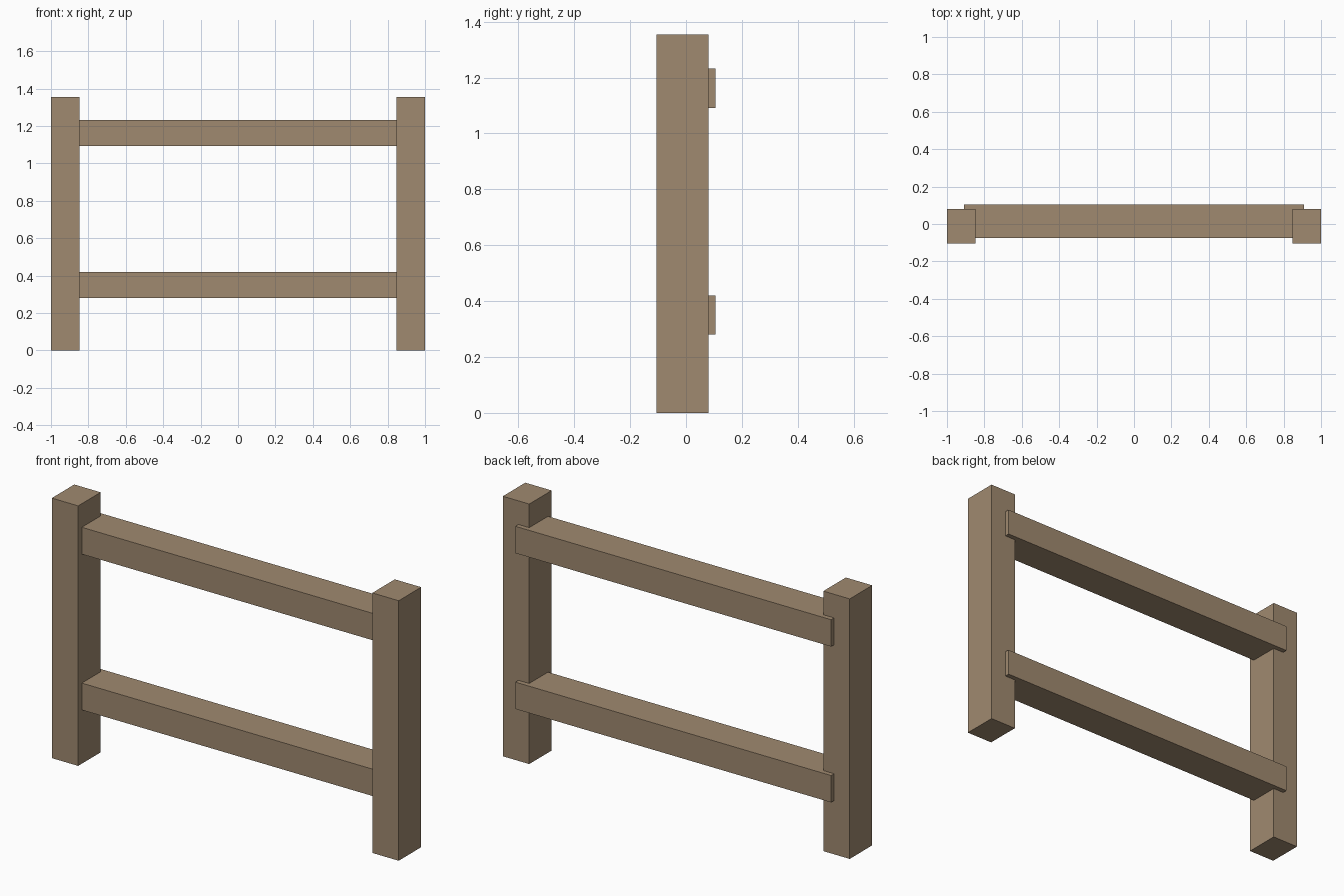
import bpy
import bmesh

if "Cube" in bpy.data.objects:
    bpy.data.objects.remove(bpy.data.objects["Cube"])

wood = bpy.data.materials.new("weathered_wood")
wood.diffuse_color = (0.35, 0.253, 0.162, 1.0)
wood.use_nodes = True
wood.node_tree.nodes["Principled BSDF"].inputs["Base Color"].default_value = wood.diffuse_color


def box(name, lo, hi):
    """Axis-aligned box between two opposite corners."""
    bm = bmesh.new()
    bmesh.ops.create_cube(bm, size=1.0)
    for v in bm.verts:
        for i in range(3):
            v.co[i] = lo[i] if v.co[i] < 0 else hi[i]
    mesh = bpy.data.meshes.new(name)
    bm.to_mesh(mesh)
    bm.free()
    mesh.materials.append(wood)
    obj = bpy.data.objects.new(name, mesh)
    bpy.context.collection.objects.link(obj)
    return obj


# Upright posts at both ends
box("left_post", (-1.0, -0.105, 0.0), (-0.848, 0.08, 1.355))
box("right_post", (0.848, -0.105, 0.0), (1.0, 0.08, 1.355))

# Horizontal rails let into the posts, standing proud at the back
for name, z in (("lower_rail", 0.28), ("upper_rail", 1.092)):
    box(name, (-0.91, -0.075, z), (0.91, 0.105, z + 0.14))
